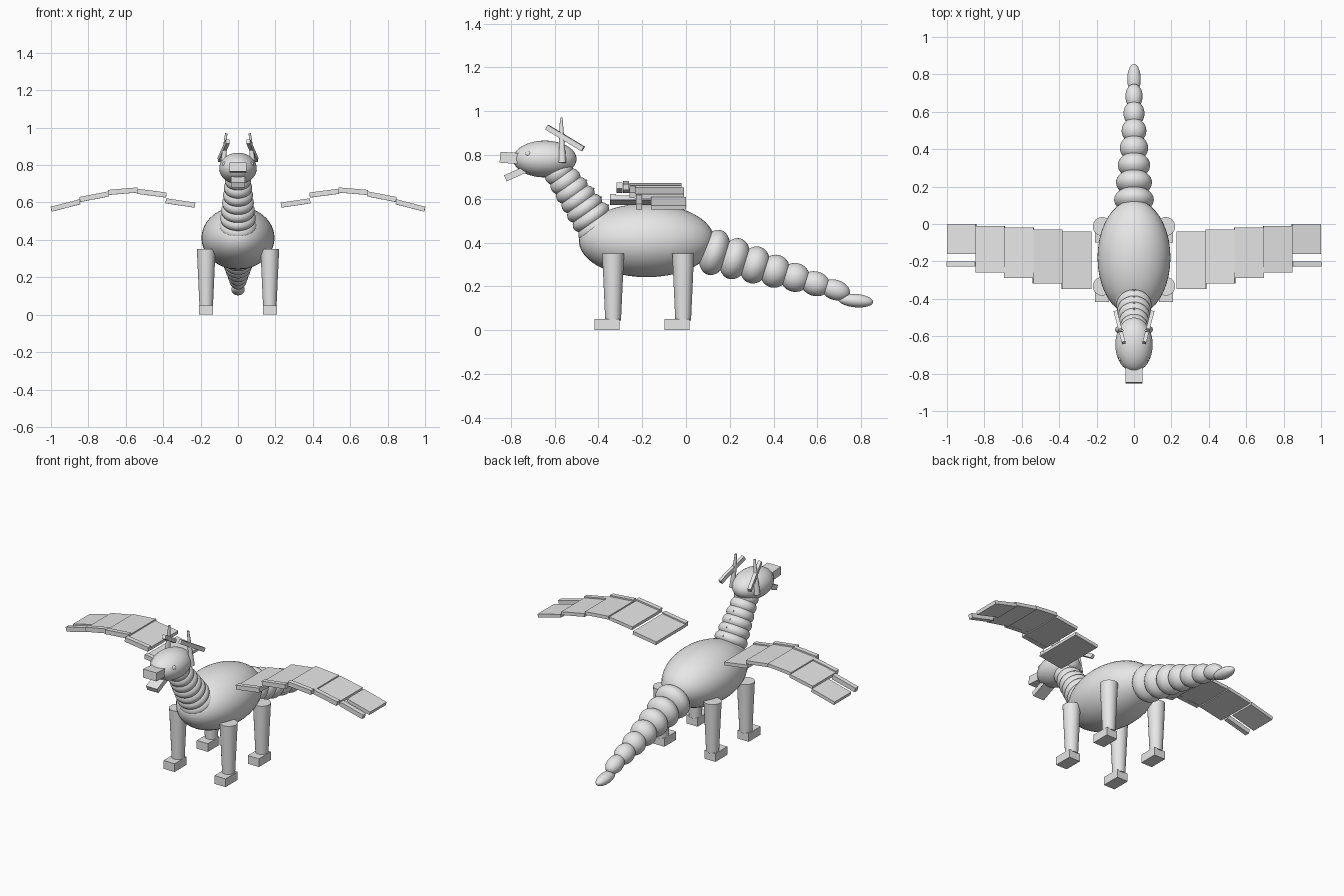
import bpy, math
from mathutils import Vector

old = bpy.data.objects.get("Cube")
if old:
    bpy.data.objects.remove(old, do_unlink=True)

grey = bpy.data.materials.new("plain_grey")
grey.use_nodes = True
grey.diffuse_color = (0.8, 0.8, 0.8, 1)
grey.node_tree.nodes["Principled BSDF"].inputs["Base Color"].default_value = (0.8, 0.8, 0.8, 1)


def finish(name, smooth=True):
    ob = bpy.context.object
    ob.name = name
    ob.data.materials.append(grey)
    if smooth:
        bpy.ops.object.shade_smooth_by_angle(angle=math.radians(40))
    return ob


def ellipsoid(name, loc, radii, tilt=0):
    """Ellipsoid, tilted about the sideways axis."""
    bpy.ops.mesh.primitive_uv_sphere_add(segments=40, ring_count=24, radius=1,
                                         location=loc, rotation=(tilt, 0, 0))
    bpy.context.object.scale = radii
    return finish(name)


def box(name, loc, size, rot=(0, 0, 0)):
    bpy.ops.mesh.primitive_cube_add(size=1, location=loc, rotation=rot)
    bpy.context.object.scale = size
    return finish(name, False)


def span(a, b):
    """Middle, length and rotation of a rod running from a to b."""
    a, b = Vector(a), Vector(b)
    return (a + b) / 2, (b - a).length, (b - a).to_track_quat('Z', 'Y').to_euler()


def cone(name, a, b, r1, r2):
    mid, length, rot = span(a, b)
    bpy.ops.mesh.primitive_cone_add(vertices=32, radius1=r1, radius2=r2, depth=length,
                                    location=mid, rotation=rot)
    return finish(name)


def lerp(a, b, t):
    return a + (b - a) * t


# Body and head
ellipsoid("body", (0, -0.18, 0.41), (0.195, 0.31, 0.168))
ellipsoid("head", (0, -0.645, 0.782), (0.1, 0.145, 0.084))
box("upper_jaw", (0, -0.79, 0.786), (0.09, 0.12, 0.05), (math.radians(-4), 0, 0))
box("lower_jaw", (0, -0.775, 0.716), (0.075, 0.11, 0.03), (math.radians(24), 0, 0))

# Neck of overlapping discs, with tiny spines behind
for i in range(7):
    t = i / 6
    y, z, r = lerp(-0.405, -0.58, t), lerp(0.475, 0.72, t), lerp(0.1, 0.07, t)
    ellipsoid(f"neck_segment_{i + 1}", (0, y, z), (r, r, 0.052), math.radians(35))
    if 1 <= i <= 4:
        back = Vector((0, 0.82, 0.57))
        root = Vector((0, y, z)) + back * (r - 0.02)
        cone(f"neck_spine_{i}", root, root + back * 0.025, 0.009, 0.003)

# Tail of shrinking segments
for i in range(8):
    t = i / 7
    r = lerp(0.106, 0.036, t)
    along = 0.08 if i == 7 else 0.068
    tilt = -5 if i == 7 else -17
    z = lerp(0.355, 0.155, t) - (0.02 if i == 7 else 0)
    ellipsoid(f"tail_segment_{i + 1}", (0, lerp(0.13, 0.775, t), z),
              (r, along, r * (0.85 if i == 7 else 1)), math.radians(tilt))

# Wing panel stations: inner height, outer height, front edge, back edge
panels = [(0.582, 0.605, -0.32, -0.04), (0.636, 0.656, -0.288, -0.03),
          (0.663, 0.65, -0.258, -0.02), (0.642, 0.612, -0.235, -0.01),
          (0.6, 0.56, -0.16, 0.0)]

for side, label in ((1, "left"), (-1, "right")):
    # Legs and feet
    for y, end in ((-0.333, "front"), (-0.013, "rear")):
        cone(f"{label}_{end}_leg", (side * 0.17, y, 0.045), (side * 0.17, y, 0.35), 0.036, 0.05)
        box(f"{label}_{end}_foot", (side * 0.172, y - 0.028, 0.025), (0.075, 0.114, 0.05))

    # Wing panels and leading-edge bars
    for i, (zi, zo, front, back) in enumerate(panels):
        x = 0.308 + i * 0.1535
        angle = math.atan2(zo - zi, 0.155)
        rot = (0, -side * angle, 0)
        mid = (zi + zo) / 2
        box(f"{label}_wing_panel_{i + 1}", (side * x, (front + back) / 2, mid),
            (0.158, back - front, 0.02), rot)
        box(f"{label}_wing_bar_{i + 1}", (side * x, -0.334 + i * 0.03, mid + 0.004),
            (0.158, 0.028, 0.027), rot)

    # Horn, ear and eye
    cone(f"{label}_horn", (side * 0.083, -0.565, 0.765), (side * 0.063, -0.57, 0.97), 0.018, 0.006)
    mid, length, rot = span((side * 0.098, -0.47, 0.828), (side * 0.055, -0.635, 0.927))
    box(f"{label}_ear", mid, (0.02, 0.024, length), rot)
    ellipsoid(f"{label}_eye", (side * 0.07, -0.72, 0.805), (0.014, 0.014, 0.014))
